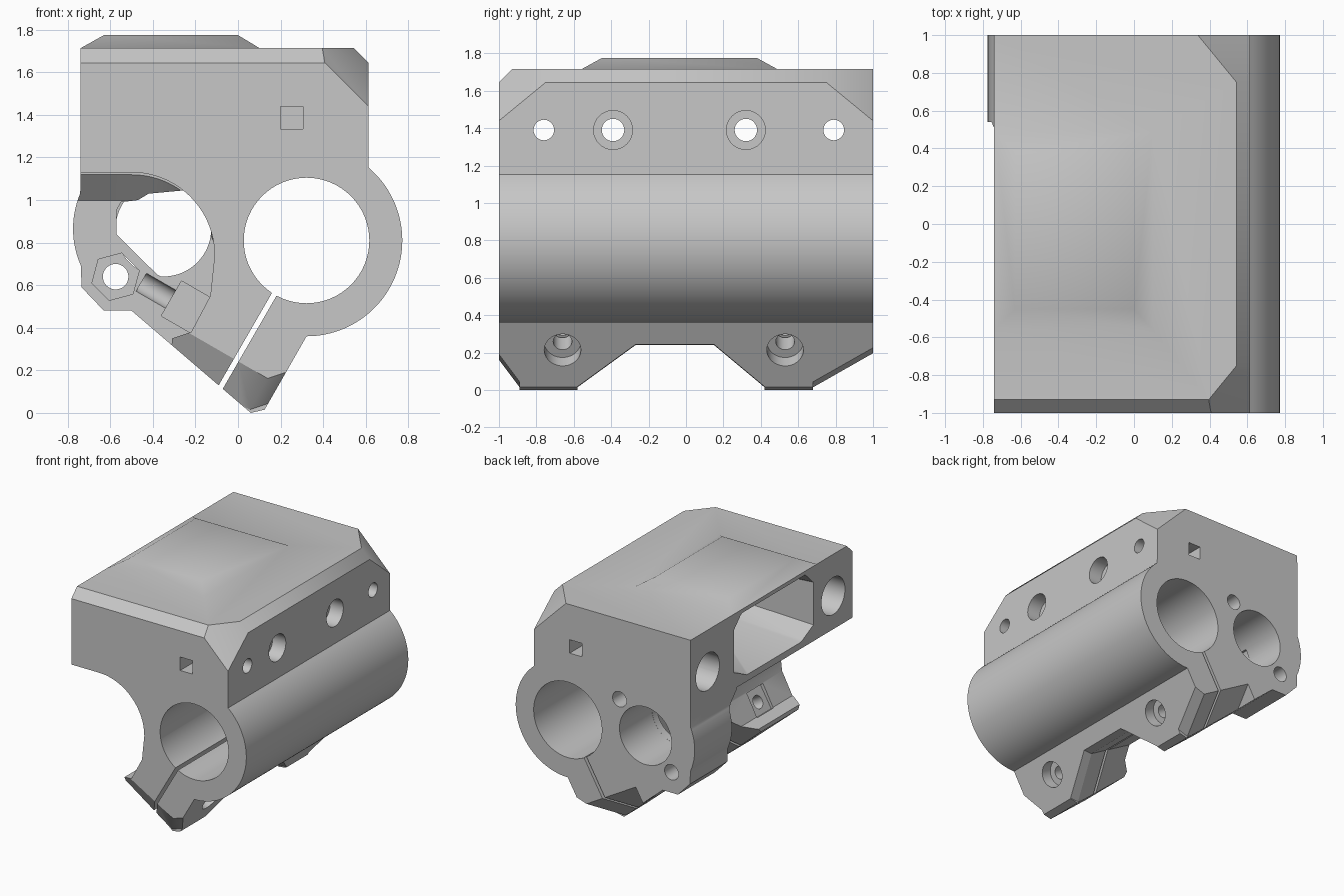
import bpy, bmesh, math
from mathutils import Vector

old = bpy.data.objects.get("Cube")
if old:
    bpy.data.objects.remove(old, do_unlink=True)

grey = bpy.data.materials.new("plain_grey")
grey.use_nodes = True
grey.diffuse_color = (0.57, 0.57, 0.57, 1)
grey.node_tree.nodes["Principled BSDF"].inputs["Base Color"].default_value = (0.57, 0.57, 0.57, 1)


# Mappings from (profile a, profile b, depth) to world space
def along_y(a, b, d):
    return Vector((a, d, b))


def along_x(a, b, d):
    return Vector((d, a, b))


C, S = math.cos(math.radians(60)), math.sin(math.radians(60))


def along_clamp(u, y, n):
    return Vector((C * u + S * n, y, S * u - C * n))


def arc(cx, cz, r, a0=0, a1=360, n=64):
    full = abs(a1 - a0) == 360
    steps = n if full else n + 1
    angles = [math.radians(a0 + (a1 - a0) * i / n) for i in range(steps)]
    return [(cx + r * math.cos(t), cz + r * math.sin(t)) for t in angles]


def prism(name, pts, d0, d1, place, end=None):
    """Extrude a profile; end may give a different profile at d1."""
    bm = bmesh.new()
    low = [bm.verts.new(place(a, b, d0)) for a, b in pts]
    high = [bm.verts.new(place(a, b, d1)) for a, b in (end or pts)]
    bm.faces.new(low)
    bm.faces.new(high[::-1])
    for i in range(len(low)):
        j = (i + 1) % len(low)
        bm.faces.new((low[j], low[i], high[i], high[j]))
    bmesh.ops.recalc_face_normals(bm, faces=bm.faces[:])
    mesh = bpy.data.meshes.new(name)
    bm.to_mesh(mesh)
    bm.free()
    mesh.materials.append(grey)
    obj = bpy.data.objects.new(name, mesh)
    bpy.context.scene.collection.objects.link(obj)
    return obj


def rect(a0, b0, a1, b1):
    return [(a0, b0), (a1, b0), (a1, b1), (a0, b1)]


# Main body: block, rod sleeve, clamp lips and bearing sleeve in one profile
profile = [(-.74, 1.715), (.613, 1.715)]
profile += arc(.322, .81, .45, 49.5, -90, 48)
profile += [(.125, .015), (.06, 0), (-.5, .48), (-.63, .48), (-.735, .59)]
profile += arc(-.35, .865, .425, 204, 157, 20)
body = prism("carriage_body", profile, -1, 1, along_y)

# Chamfers on the top edges and corners
bm = bmesh.new()
bm.from_mesh(body.data)
chamfers = [
    ((0, -1, 1.645), (0, -1, 1)),
    ((.613, 0, 1.645), (1, 0, 1)),
    ((.613, -1, 1.44), (1, -.82, 1)),
    ((.613, 1, 1.44), (1, .82, 1)),
]
for co, no in chamfers:
    geom = bm.verts[:] + bm.edges[:] + bm.faces[:]
    cut = bmesh.ops.bisect_plane(bm, geom=geom, plane_co=co, plane_no=no, clear_outer=True)
    edges = [e for e in cut["geom_cut"] if isinstance(e, bmesh.types.BMEdge)]
    bmesh.ops.contextual_create(bm, geom=edges)
bmesh.ops.recalc_face_normals(bm, faces=bm.faces[:])
bm.to_mesh(body.data)
bm.free()


def apply_bool(cutter, operation="DIFFERENCE"):
    mod = body.modifiers.new("shape", "BOOLEAN")
    mod.operation = operation
    mod.solver = "EXACT"
    mod.object = cutter
    bpy.context.view_layer.objects.active = body
    bpy.ops.object.modifier_apply(modifier=mod.name)
    bpy.data.objects.remove(cutter, do_unlink=True)


def cut(pts, d0, d1, place, end=None):
    apply_bool(prism("cutter", pts, d0, d1, place, end))


# Raised roof over the side pocket
roof = prism("roof", rect(-.738, -.56, .1, .49), 1.7145, 1.775, lambda a, b, d: Vector((a, b, d)),
             rect(-.63, -.45, 0, .38))
apply_bool(roof, "UNION")

# Long clearance in front of the bearing sleeve, with a sloping upper end
clearance = [(-1.2, 1.13), (-.5, 1.13)] + arc(-.5, .74, .39, 85, 0, 24)
clearance += [(-.13, .55), (-.22, .38), (-.31, .35), (-.315, .26), (-.45, .1), (-1.2, .1)]
cut(clearance, -1.2, .43, along_y)
cut(clearance, .42, .54, along_y, [(a, b - max(0, b - .8) * .4) for a, b in clearance])

# Rod bore, bearing bore and its narrower front opening
cut(arc(.322, .81, .295), -1.2, 1.2, along_y)
cut(arc(-.35, .865, .225), .6, 1.2, along_y)
opening = arc(-.35, .865, .224, -93, 55, 40)
opening += [(-.42, 1.03), (-.47, 1), (-.55, .99), (-.572, .95), (-.572, .84), (-.38, .65)]
cut(opening, .4, .65, along_y)

# Bearing retainer screws and hexagonal nut seat
cut(arc(-.575, .64, .06, n=32), .3, 1.2, along_y)
cut(arc(-.125, 1.09, .06, n=32), .6, 1.2, along_y)
cut(arc(-.575, .64, .115, 15, 375, 6), .4, .65, along_y)

# Side pocket narrowing inwards
pocket = [(-.52, 1.25), (-.36, 1.17), (.31, 1.17), (.47, 1.25), (.47, 1.6), (.37, 1.7), (-.42, 1.7), (-.52, 1.6)]
inner = [(a * .95, 1.4 + (b - 1.4) * .7) for a, b in pocket]
cut(pocket, -.9, .08, along_x, inner)

# Cross holes through the block
for y in (-.39, .32):
    cut(arc(y, 1.39, .06, n=32), -.1, .8, along_x)
    cut(arc(y, 1.39, .104, n=40), .5, .8, along_x)
for y in (-.76, .79):
    cut(arc(y, 1.39, .055, n=32), -.2, .8, along_x)
    cut(arc(y, 1.39, .145, n=40), -.9, .1, along_x)

# Square nut slots in both end faces
for d0, d1 in ((-1.2, -.68), (.71, 1.2)):
    cut(rect(.2, 1.335, .305, 1.44), d0, d1, along_y)

# Clamp slit
slit_n = S * .045 - C * .34
cut(rect(-.2, -1.2, .7, 1.2), slit_n - .0125, slit_n + .0125, along_clamp)

# Tab notches, flaring towards the outer lip face
notches = [
    ([(-.2, -.58), (.04, -.58), (.3, -.27), (.3, .15), (.04, .42), (-.2, .42)], .045),
    ([(-.2, -.89), (.04, -.89), (.21, -1), (.21, -1.2), (-.2, -1.2)], .08),
    ([(-.2, .68), (.04, .68), (.25, 1), (.25, 1.2), (-.2, 1.2)], .08),
]
for notch, flare in notches:
    cut(notch, -.45, .6, along_clamp)
    cut(notch, .04, .11, along_clamp, [(u + flare if u > 0 else u, y) for u, y in notch])

# Clamp screws with counterbores and square nut traps
screw_u = C * .245 + S * .21
for y in (-.66, .53):
    cut(arc(screw_u, y, .05, n=32), -.7, .5, along_clamp)
    cut(arc(screw_u, y, .098, n=40), .01, .5, along_clamp)
    cut(rect(screw_u - .09, y - .1, screw_u + .1, y + .1), -.54, -.36, along_clamp)

# Smooth curves with sharp edges
bpy.ops.object.select_all(action="DESELECT")
body.select_set(True)
bpy.context.view_layer.objects.active = body
bpy.ops.object.shade_smooth_by_angle(angle=math.radians(32))
